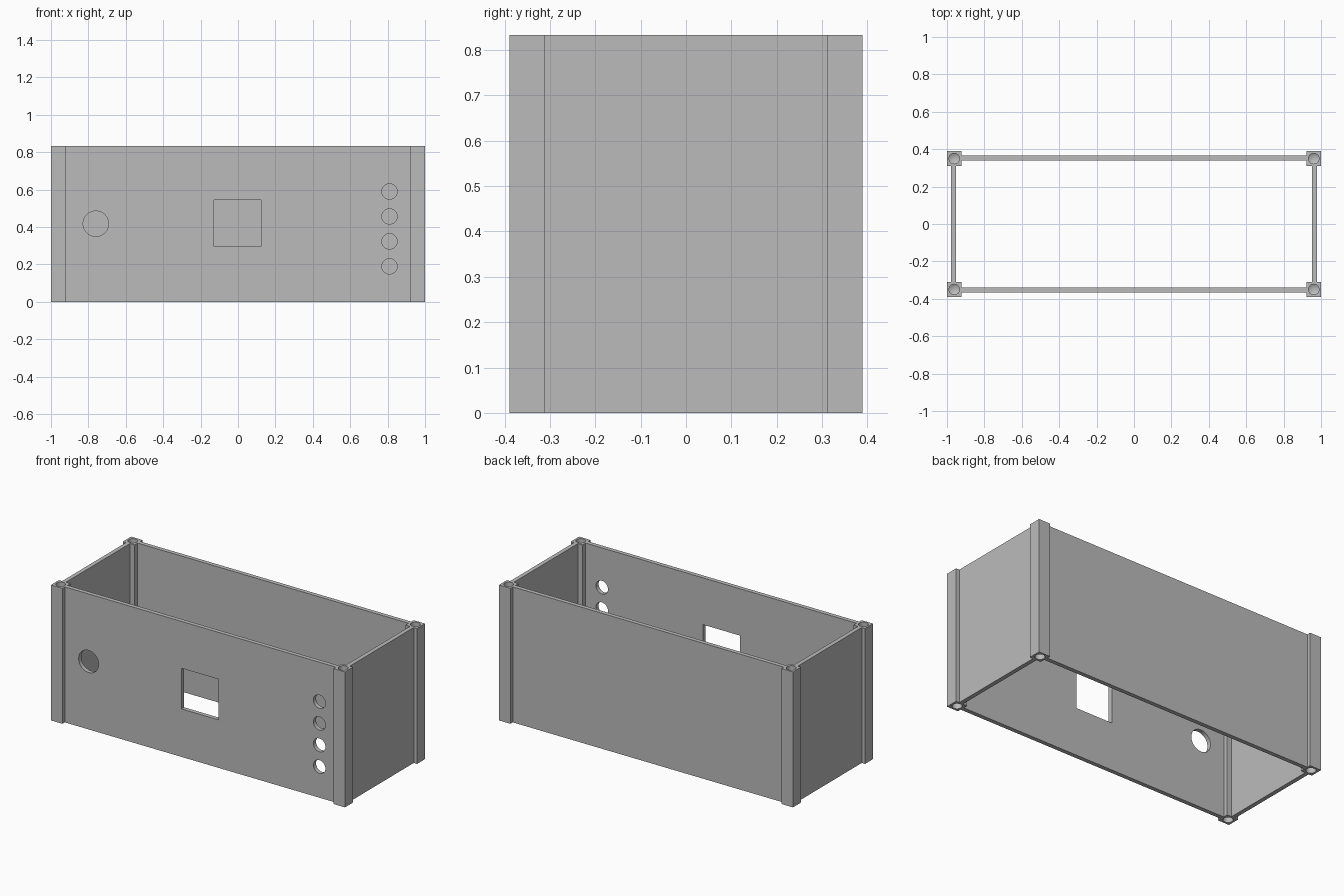
import bpy, bmesh
from mathutils import Matrix, Vector

old = bpy.data.objects.get("Cube")
if old:
    bpy.data.objects.remove(old, do_unlink=True)

H = 0.833                 # overall height
PX, PY, POST = 0.961, 0.35, 0.078
WALL = 0.026

grey = bpy.data.materials.new("plain_grey")
grey.use_nodes = True
colour = (0.5, 0.5, 0.5, 1)
grey.diffuse_color = colour
grey.node_tree.nodes["Principled BSDF"].inputs["Base Color"].default_value = colour


def finish(name, bm):
    mesh = bpy.data.meshes.new(name)
    bm.to_mesh(mesh)
    bm.free()
    mesh.materials.append(grey)
    obj = bpy.data.objects.new(name, mesh)
    bpy.context.collection.objects.link(obj)
    return obj


def box(name, centre, size):
    bm = bmesh.new()
    bmesh.ops.create_cube(bm, size=1, matrix=Matrix.LocRotScale(Vector(centre), None, Vector(size)))
    return finish(name, bm)


def cylinder(name, centre, radius, depth, along_y=False, tip=None):
    rot = Matrix.Rotation(1.570796, 4, 'X') if along_y else Matrix()
    bm = bmesh.new()
    bmesh.ops.create_cone(bm, cap_ends=True, segments=48, radius1=radius, radius2=radius,
                          depth=depth, matrix=Matrix.Translation(centre) @ rot)
    if tip:               # pointed drill end
        cap = max(bm.faces, key=lambda f: f.normal.z * tip)
        centre_vert = bmesh.ops.poke(bm, faces=[cap])["verts"][0]
        centre_vert.co.z += tip * radius * 0.6
    return finish(name, bm)


def cut(target, cutters):
    for c in cutters:
        m = target.modifiers.new("cut", 'BOOLEAN')
        m.operation, m.solver, m.object = 'DIFFERENCE', 'EXACT', c
    bpy.context.view_layer.update()
    mesh = bpy.data.meshes.new_from_object(
        target.evaluated_get(bpy.context.evaluated_depsgraph_get()))
    target.modifiers.clear()
    target.data = mesh
    for c in cutters:
        bpy.data.objects.remove(c, do_unlink=True)
    for o in bpy.context.selected_objects:
        o.select_set(False)
    target.select_set(True)
    bpy.context.view_layer.objects.active = target
    bpy.ops.object.shade_smooth_by_angle(angle=0.5)


# Wall panels
span_x, span_y = 2 * PX - POST, 2 * PY - POST
box("back_panel", (0, 0.353, H / 2), (span_x, WALL, H))
for side, s in (("left", 1), ("right", -1)):
    box(side + "_panel", (s * 0.965, 0, H / 2), (WALL, span_y, H))

# Front panel with round openings and a square window
front = box("front_panel", (0, -0.353, H / 2), (span_x, WALL, H))
openings = [cylinder("knob_hole", (-0.76, -PY, 0.418), 0.068, 0.2, True)]
for i in range(4):
    openings.append(cylinder("small_hole", (0.81, -PY, 0.19 + i * 0.1335), 0.041, 0.2, True))
openings.append(box("window", (-0.002, -PY, 0.42), (0.252, 0.2, 0.25)))
cut(front, openings)

# Corner posts with a blind screw hole at each end
DEPTH = 0.16
for depth_name, sy in (("front", -1), ("back", 1)):
    for side, sx in (("left", 1), ("right", -1)):
        x, y = sx * PX, sy * PY
        post = box(f"{depth_name}_{side}_post", (x, y, H / 2), (POST, POST, H))
        cut(post, [cylinder("top_drill", (x, y, H), 0.028, 2 * DEPTH, tip=-1),
                   cylinder("bottom_drill", (x, y, 0), 0.028, 2 * DEPTH, tip=1)])
